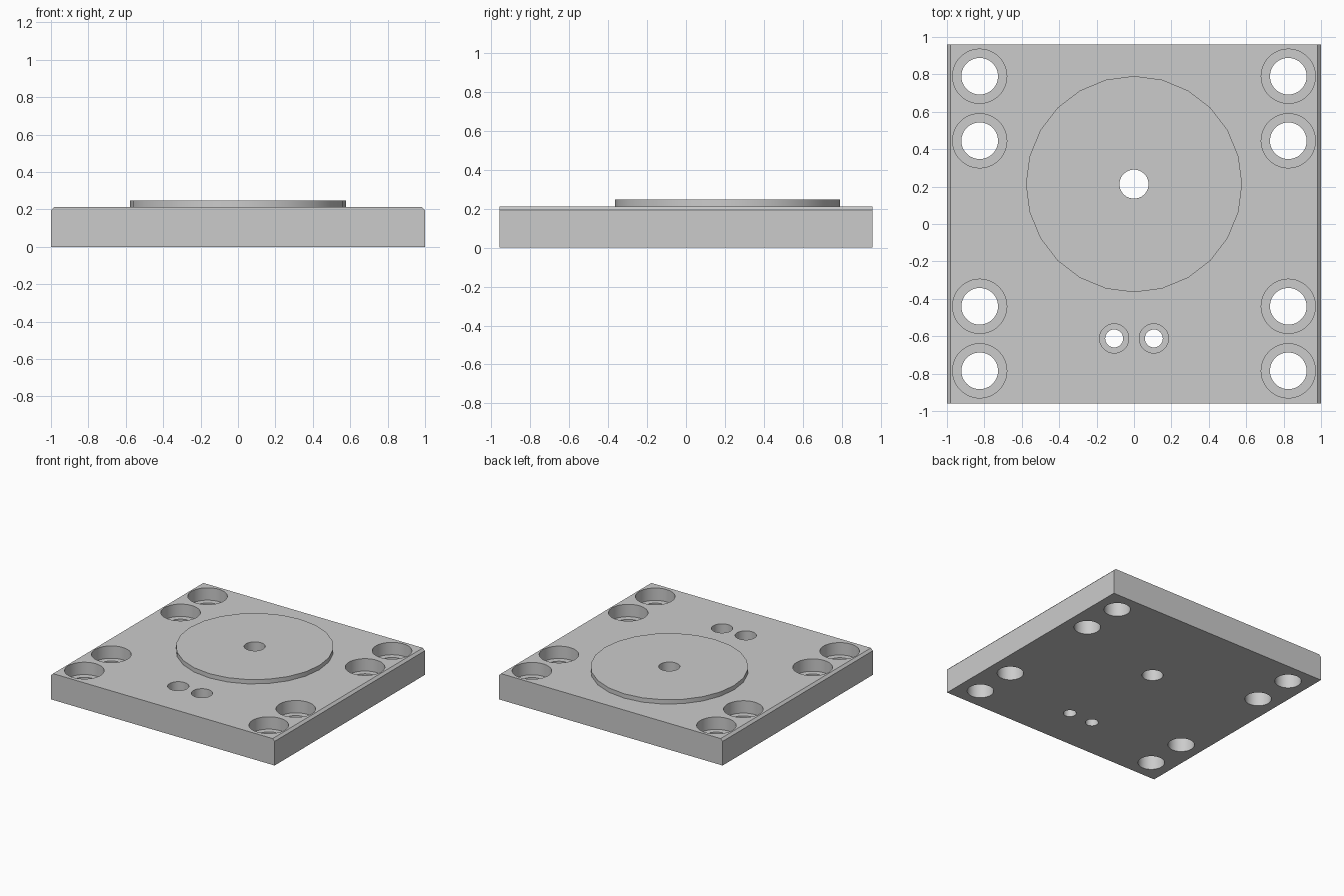
import bpy, bmesh
from math import cos, sin, tau, radians

if "Cube" in bpy.data.objects:
    bpy.data.objects.remove(bpy.data.objects["Cube"], do_unlink=True)

HALF_X, HALF_Y, TOP, DISC_TOP, CHAMFER = 1.0, 0.96, 0.213, 0.248, 0.018
DISC_Y, DISC_R, BORE_R = 0.213, 0.578, 0.078

steel = bpy.data.materials.new("plain grey")
steel.use_nodes = True
grey = (0.6, 0.6, 0.6, 1)
steel.diffuse_color = grey
steel.node_tree.nodes["Principled BSDF"].inputs["Base Color"].default_value = grey


def make_object(name, bm):
    bmesh.ops.recalc_face_normals(bm, faces=bm.faces)
    mesh = bpy.data.meshes.new(name)
    bm.to_mesh(mesh)
    bm.free()
    mesh.materials.append(steel)
    obj = bpy.data.objects.new(name, mesh)
    bpy.context.collection.objects.link(obj)
    return obj


def add_turned(bm, x, y, profile, sides, closed=False):
    """Turn a (radius, height) profile about a vertical axis."""
    rings = [[bm.verts.new((x + r * cos(tau * i / sides), y + r * sin(tau * i / sides), z))
              for i in range(sides)] for r, z in profile]
    pairs = list(zip(rings, rings[1:]))
    if closed:
        pairs.append((rings[-1], rings[0]))
    else:
        bm.faces.new(rings[0])
        bm.faces.new(rings[-1])
    for a, b in pairs:
        for i in range(sides):
            j = (i + 1) % sides
            bm.faces.new((a[i], a[j], b[j], b[i]))


# Plate with chamfered side edges, extruded front to back
bm = bmesh.new()
section = [(-HALF_X, 0), (HALF_X, 0), (HALF_X, TOP - CHAMFER), (HALF_X - CHAMFER, TOP),
           (CHAMFER - HALF_X, TOP), (-HALF_X, TOP - CHAMFER)]
end = bm.faces.new([bm.verts.new((x, -HALF_Y, z)) for x, z in section])
grown = bmesh.ops.extrude_face_region(bm, geom=[end])["geom"]
bmesh.ops.translate(bm, vec=(0, 2 * HALF_Y, 0),
                    verts=[v for v in grown if isinstance(v, bmesh.types.BMVert)])
plate = make_object("base_plate", bm)


# Cutters: counterbored bolt holes, pin holes and the centre bore
def stepped(hole, pocket, depth):
    return [(hole, -0.1), (hole, TOP - depth), (pocket, TOP - depth), (pocket, TOP + 0.1)]


bm = bmesh.new()
for side in (-1, 1):
    for y in (0.79, 0.445, -0.44, -0.785):
        add_turned(bm, side * 0.825, y, stepped(0.098, 0.145, 0.1), 48)
    add_turned(bm, side * 0.106, -0.612, stepped(0.048, 0.078, 0.12), 40)
add_turned(bm, 0, DISC_Y, [(BORE_R, -0.1), (BORE_R, TOP + 0.1)], 40)
cutter = make_object("hole_cutters", bm)
cutter.hide_render = True

# Cut the holes and keep the finished mesh
mod = plate.modifiers.new("holes", "BOOLEAN")
mod.operation = "DIFFERENCE"
mod.solver = "EXACT"
mod.object = cutter
bpy.context.view_layer.update()
evaluated = plate.evaluated_get(bpy.context.evaluated_depsgraph_get())
cut_mesh = bpy.data.meshes.new_from_object(evaluated)
plate.modifiers.clear()
plate.data = cut_mesh
bpy.data.objects.remove(cutter, do_unlink=True)

# Raised disc around the centre bore
bm = bmesh.new()
outer, inner = [], []
sides, bore_sides = 24, 40
add_turned(bm, 0, DISC_Y, [(BORE_R, TOP), (DISC_R, TOP), (DISC_R, DISC_TOP), (BORE_R, DISC_TOP)],
           sides, closed=True)
disc = make_object("raised_disc", bm)

# Smooth round walls, sharp rims
for obj in (plate, disc):
    bpy.ops.object.select_all(action="DESELECT")
    obj.select_set(True)
    bpy.context.view_layer.objects.active = obj
    bpy.ops.object.shade_smooth_by_angle(angle=radians(30))
